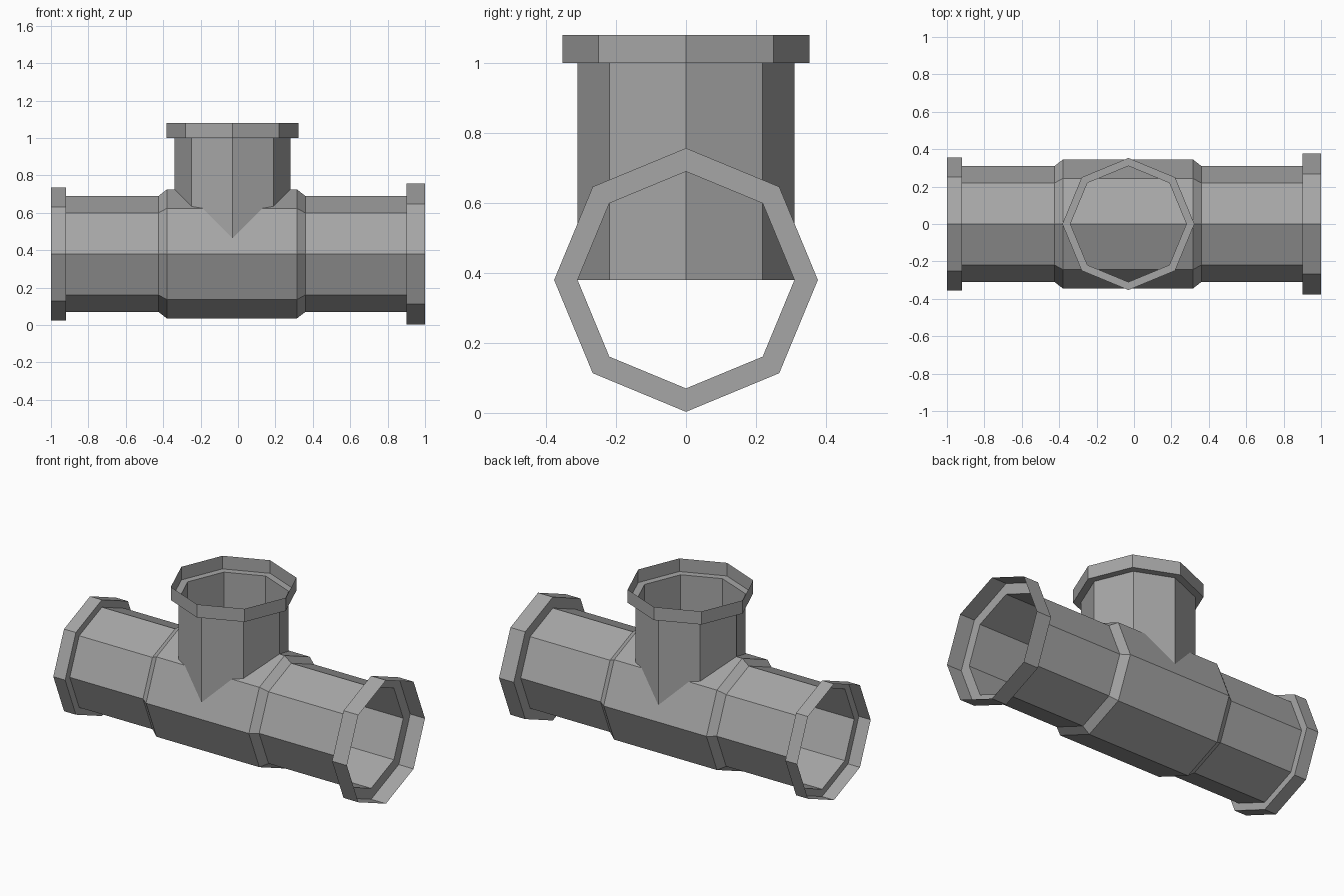
import bpy
import math
from mathutils import Matrix, Vector

if "Cube" in bpy.data.objects:
    bpy.data.objects.remove(bpy.data.objects["Cube"])

GREY = (0.38, 0.38, 0.38, 1.0)
SIDES = 8
R = 0.31            # shared pipe radius
AXIS_Z = 0.38       # height of the main pipe axis
BRANCH_X = -0.03    # position of the upright branch

metal = bpy.data.materials.new("grey metal")
metal.use_nodes = True
metal.diffuse_color = GREY
metal.node_tree.nodes["Principled BSDF"].inputs["Base Color"].default_value = GREY

# Local z runs along world x for the main pipe, and straight up for the branch
ALONG_X = Matrix(((0, 0, 1, 0), (1, 0, 0, 0), (0, 1, 0, AXIS_Z), (0, 0, 0, 1)))
UPRIGHT = Matrix.Translation((BRANCH_X, 0, 0))


def shell(name, profile, frame):
    """Open eight-sided shell swept from (distance along axis, radius) pairs."""
    verts, faces = [], []
    for t, r in profile:
        for j in range(SIDES):
            a = math.tau * j / SIDES
            verts.append(frame @ Vector((r * math.cos(a), r * math.sin(a), t)))
    for i in range(len(profile) - 1):
        for j in range(SIDES):
            k = (j + 1) % SIDES
            faces.append((i * SIDES + j, i * SIDES + k,
                          (i + 1) * SIDES + k, (i + 1) * SIDES + j))
    mesh = bpy.data.meshes.new(name)
    mesh.from_pydata(verts, [], faces)
    mesh.materials.append(metal)
    obj = bpy.data.objects.new(name, mesh)
    bpy.context.collection.objects.link(obj)
    return obj


# Main pipe: open socket collars at the ends, wider sleeve in the middle
shell("right_collar", [(-1, 0.355), (-0.92, 0.355), (-0.92, R)], ALONG_X)
shell("right_pipe", [(-0.92, R), (-0.425, R)], ALONG_X)
shell("centre_sleeve", [(-0.425, R), (-0.38, 0.345), (0.315, 0.345), (0.36, R)], ALONG_X)
shell("left_pipe", [(0.36, R), (0.9, R)], ALONG_X)
shell("left_collar", [(0.9, R), (0.9, 0.377), (1, 0.377)], ALONG_X)

# Upright branch, running down to the main axis
shell("branch_pipe", [(AXIS_Z, R), (1, R)], UPRIGHT)
shell("branch_collar", [(1, R), (1, 0.353), (1.08, 0.353)], UPRIGHT)
